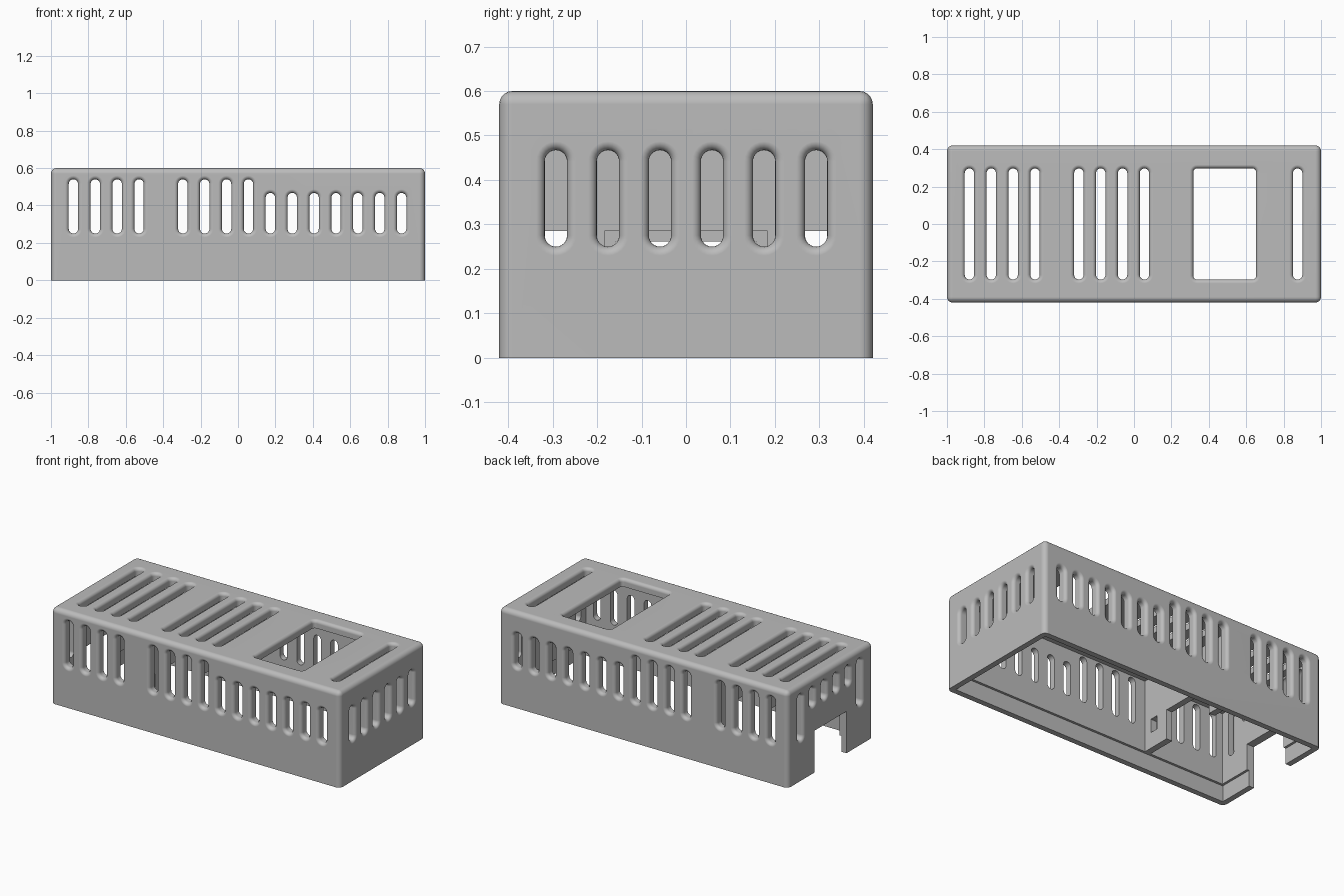
import bpy, bmesh, math
from mathutils import Vector

old = bpy.data.objects.get("Cube")
if old:
    bpy.data.objects.remove(old)

L, W, H = 1.0, 0.42, 0.60          # half length, half width, height
WALL, RIM, RIM_H = 0.05, 0.035, 0.10
PITCH, SLOT = 0.117, 0.025         # slot spacing and half width
FILLET, DEPTH = 0.02, 0.08

grey = bpy.data.materials.new("plastic_grey")
grey.use_nodes = True
colour = (0.5, 0.5, 0.5, 1)
grey.diffuse_color = colour
grey.node_tree.nodes["Principled BSDF"].inputs["Base Color"].default_value = colour


def finish(bm, name):
    bmesh.ops.remove_doubles(bm, verts=bm.verts, dist=1e-5)
    bmesh.ops.recalc_face_normals(bm, faces=bm.faces)
    mesh = bpy.data.meshes.new(name)
    bm.to_mesh(mesh)
    bm.free()
    mesh.materials.append(grey)
    obj = bpy.data.objects.new(name, mesh)
    bpy.context.collection.objects.link(obj)
    return obj


def add_box(bm, lo, hi):
    verts = bmesh.ops.create_cube(bm, size=1)["verts"]
    lo, hi = Vector(lo), Vector(hi)
    for v in verts:
        v.co = (lo + hi) / 2 + v.co * (hi - lo)


def box(name, lo, hi):
    bm = bmesh.new()
    add_box(bm, lo, hi)
    return finish(bm, name)


def add_slot(bm, centre, normal, along, half_w, half_l, radius):
    """Rounded slot cutter whose mouth flares to a fillet at the surface."""
    n, v, c = Vector(normal), Vector(along), Vector(centre)
    u = v.cross(n)
    levels = [(-0.02, FILLET)]
    for k in range(6):
        a = k / 5 * math.pi / 2
        levels.append((FILLET * (1 - math.cos(a)), FILLET * (1 - math.sin(a))))
    levels.append((DEPTH, 0))
    rings = []
    for depth, grow in levels:
        ring = []
        for q in range(4):
            sx, sy = ((1, 1), (-1, 1), (-1, -1), (1, -1))[q]
            for k in range(7):
                a = (q + k / 6) * math.pi / 2
                x = sx * (half_w - radius) + (radius + grow) * math.cos(a)
                y = sy * (half_l - radius) + (radius + grow) * math.sin(a)
                ring.append(bm.verts.new(c + u * x + v * y - n * depth))
        rings.append(ring)
    for r0, r1 in zip(rings, rings[1:]):
        for i in range(len(r0)):
            j = (i + 1) % len(r0)
            bm.faces.new((r0[i], r0[j], r1[j], r1[i]))
    bm.faces.new(rings[0])
    bm.faces.new(rings[-1])


def cut(target, cutter):
    cutter.hide_render = True
    mod = target.modifiers.new("cut", 'BOOLEAN')
    mod.operation = 'DIFFERENCE'
    mod.solver = 'EXACT'
    mod.object = cutter
    bpy.context.view_layer.objects.active = target
    bpy.ops.object.modifier_apply(modifier=mod.name)
    bpy.data.objects.remove(cutter)


# Housing: box with rounded corners and top, sharp at the open bottom
bm = bmesh.new()
add_box(bm, (-L, -W, 0), (L, W, H))
edges = [e for e in bm.edges if sum(v.co.z for v in e.verts) > 0.1]
bmesh.ops.bevel(bm, geom=edges, offset=0.03, segments=5, profile=0.5, affect='EDGES')
housing = finish(bm, "housing")

# Hollow interior, with a thinner rim along the bottom
cut(housing, box("cavity", (-L + WALL, -W + WALL, -0.1), (L - WALL, W - WALL, H - WALL)))
cut(housing, box("rim_recess", (-L + RIM, -W + RIM, -0.1), (L - RIM, W - RIM, RIM_H)))

# Vent slots and top window
bm = bmesh.new()


def wall_slot(x, y, normal, z0, z1):
    add_slot(bm, (x, y, (z0 + z1) / 2), normal, (0, 0, 1), SLOT, (z1 - z0) / 2, SLOT)


for i in range(16):
    if i == 4:
        continue                    # solid band at the divider
    x = -0.88 + PITCH * i
    top = 0.54 if i < 9 else 0.467
    for s in (-1, 1):
        wall_slot(x, s * W, (0, s, 0), 0.25, top)
    if i < 9 or i == 15:
        add_slot(bm, (x, 0, H), (0, 0, 1), (0, 1, 0), SLOT, 0.297, SLOT)
for i in range(6):
    y = PITCH * (i - 2.5)
    wall_slot(L, y, (1, 0, 0), 0.25, 0.467)
    wall_slot(-L, y, (-1, 0, 0), 0.25 if i in (0, 5) else 0.42, 0.54)
add_slot(bm, (0.485, 0, H), (0, 0, 1), (0, 1, 0), 0.168, 0.297, 0.02)
cut(housing, finish(bm, "vent_cutter"))

# Cable notch in the right-hand end
cut(housing, box("notch_cutter", (-L - 0.1, -0.158, -0.1), (-L + 0.1, 0.158, 0.262)))

# Internal divider with its own notch and two small openings
divider = box("divider", (-0.43, -W + 0.04, RIM_H), (-0.39, W - 0.04, H - 0.04))
bm = bmesh.new()
add_box(bm, (-0.5, -0.183, 0), (-0.3, 0.183, 0.285))
for s in (-1, 1):
    y = s * PITCH * 2.5
    add_box(bm, (-0.5, y - 0.027, 0.2), (-0.3, y + 0.027, 0.285))
cut(divider, finish(bm, "divider_cutter"))

# Smooth fillets, crisp flat faces
bpy.ops.object.select_all(action='DESELECT')
housing.select_set(True)
bpy.context.view_layer.objects.active = housing
bpy.ops.object.shade_smooth_by_angle(angle=math.radians(35))
weighted = housing.modifiers.new("weighted_normals", 'WEIGHTED_NORMAL')
weighted.keep_sharp = True
